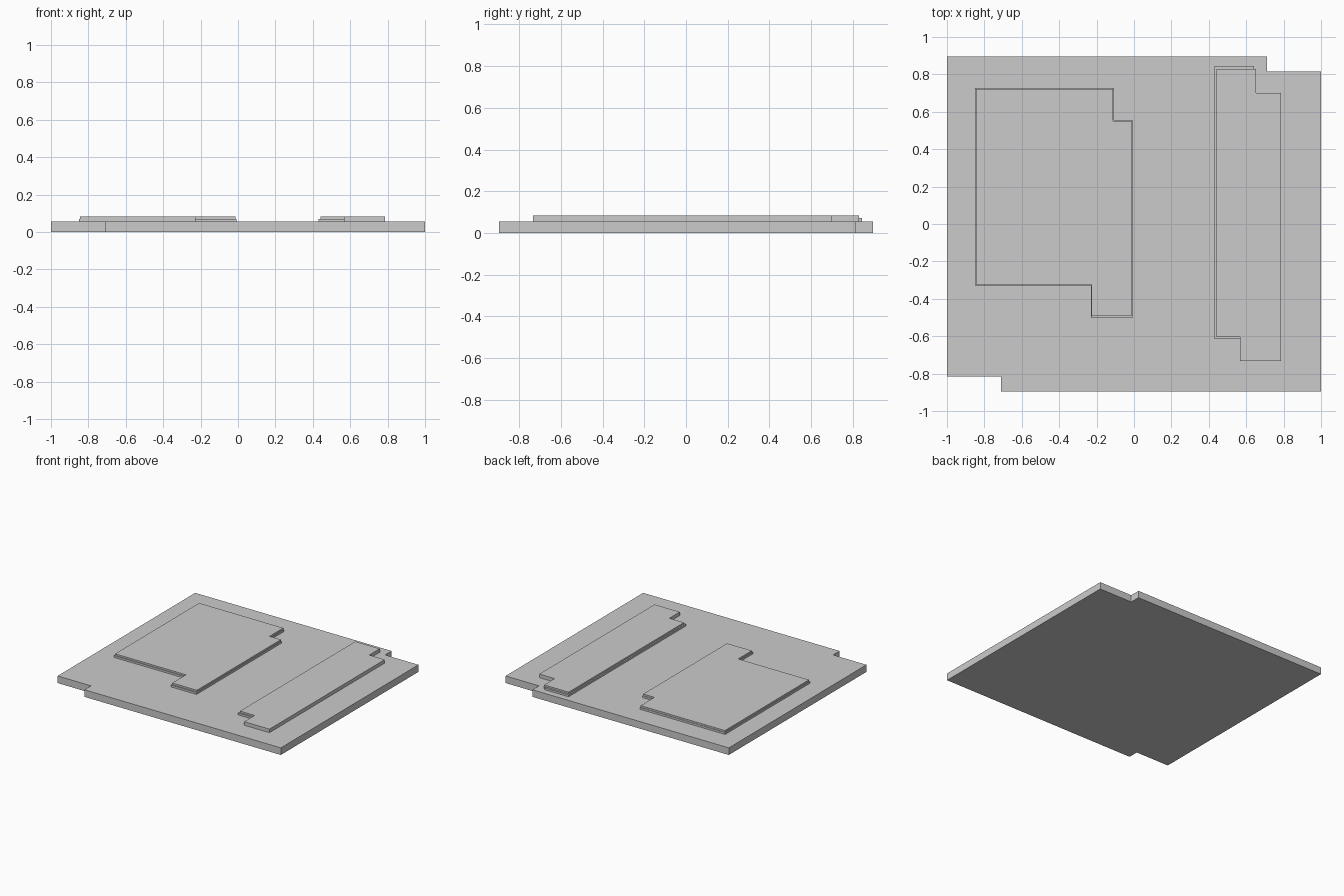
import bpy
import bmesh

if "Cube" in bpy.data.objects:
    bpy.data.objects.remove(bpy.data.objects["Cube"])


def slab(name, outline, z0, z1):
    """Extrude a flat outline from z0 up to z1."""
    bm = bmesh.new()
    face = bm.faces.new([bm.verts.new((x, y, z0)) for x, y in outline])
    ext = bmesh.ops.extrude_face_region(bm, geom=[face])
    top = [v for v in ext["geom"] if isinstance(v, bmesh.types.BMVert)]
    bmesh.ops.translate(bm, verts=top, vec=(0, 0, z1 - z0))
    bmesh.ops.recalc_face_normals(bm, faces=bm.faces)
    mesh = bpy.data.meshes.new(name)
    bm.to_mesh(mesh)
    bm.free()
    obj = bpy.data.objects.new(name, mesh)
    bpy.context.collection.objects.link(obj)
    return obj


def stepped(x0, x1, y0, y1, nx0, ny0, nx1, ny1):
    """Rectangle with its front-left corner cut at (nx0, ny0)
    and its back-right corner cut at (nx1, ny1)."""
    return [(x0, ny0), (nx0, ny0), (nx0, y0), (x1, y0),
            (x1, ny1), (nx1, ny1), (nx1, y1), (x0, y1)]


BASE_TOP, LAYER_TOP, TOP = 0.056, 0.071, 0.084

# Ground plate with two opposite notched corners
slab("base_plate",
     stepped(-1, 1, -0.896, 0.896, -0.71, -0.815, 0.71, 0.815), 0, BASE_TOP)

# Wide raised panel: lower lip and slightly smaller top
slab("wide_panel_lip",
     stepped(-0.849, -0.009, -0.503, 0.726, -0.231, -0.328, -0.107, 0.555),
     BASE_TOP, LAYER_TOP)
slab("wide_panel_top",
     stepped(-0.844, -0.013, -0.492, 0.722, -0.228, -0.323, -0.111, 0.551),
     LAYER_TOP, TOP)

# Narrow raised panel: lip shows only on the left and back sides
slab("narrow_panel_lip",
     stepped(0.43, 0.78, -0.725, 0.845, 0.572, -0.615, 0.642, 0.695),
     BASE_TOP, LAYER_TOP)
slab("narrow_panel_top",
     stepped(0.44, 0.787, -0.733, 0.83, 0.567, -0.604, 0.653, 0.70),
     BASE_TOP, TOP)
